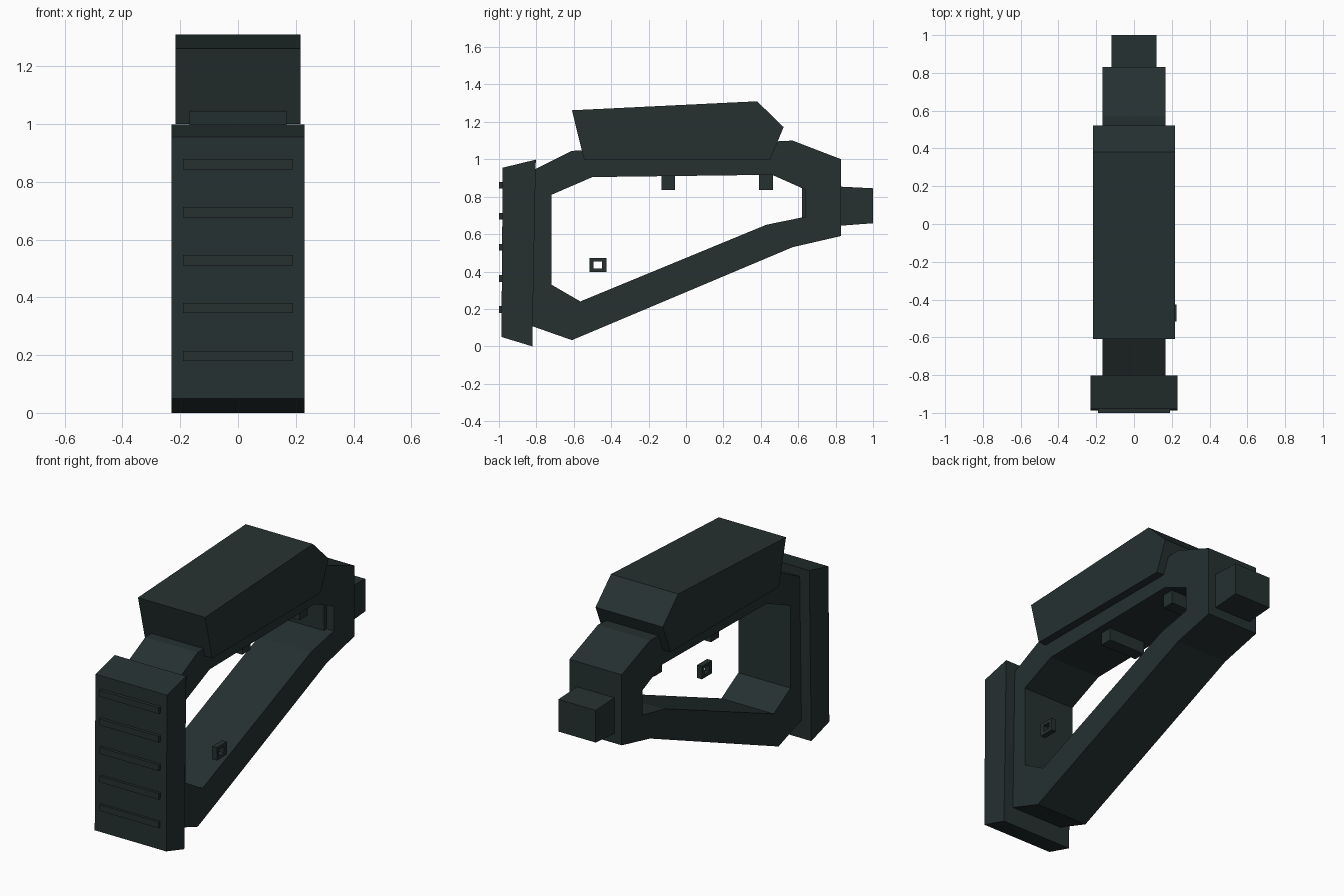
import bpy, bmesh

if "Cube" in bpy.data.objects:
    bpy.data.objects.remove(bpy.data.objects["Cube"])

mat = bpy.data.materials.new("dark slate")
mat.diffuse_color = (0.019, 0.030, 0.030, 1)
mat.use_nodes = True
mat.node_tree.nodes["Principled BSDF"].inputs["Base Color"].default_value = mat.diffuse_color


def finish(name, bm):
    bmesh.ops.recalc_face_normals(bm, faces=bm.faces)
    me = bpy.data.meshes.new(name)
    bm.to_mesh(me)
    bm.free()
    me.materials.append(mat)
    ob = bpy.data.objects.new(name, me)
    bpy.context.collection.objects.link(ob)
    return ob


def prism(name, profile, x0, x1):
    """Extrude a side profile of (y, z) points from x0 to x1."""
    bm = bmesh.new()
    a = [bm.verts.new((x0, y, z)) for y, z in profile]
    b = [bm.verts.new((x1, y, z)) for y, z in profile]
    bm.faces.new(a)
    bm.faces.new(b)
    for i in range(len(a)):
        j = (i + 1) % len(a)
        bm.faces.new((a[i], a[j], b[j], b[i]))
    return finish(name, bm)


def ring(name, outer, inner, x0, x1):
    """Closed frame between two side profiles with equal point counts."""
    bm = bmesh.new()
    loops = [[bm.verts.new((x, y, z)) for y, z in p]
             for p, x in ((outer, x0), (outer, x1), (inner, x1), (inner, x0))]
    n = len(outer)
    for k in range(4):
        a, b = loops[k], loops[(k + 1) % 4]
        for i in range(n):
            j = (i + 1) % n
            bm.faces.new((a[i], a[j], b[j], b[i]))
    return finish(name, bm)


def rect(y0, y1, z0, z1):
    return [(y0, z0), (y1, z0), (y1, z1), (y0, z1)]


# Skeleton frame
ring("stock_frame",
     [(-0.82, 0.94), (-0.61, 1.045), (0.57, 1.10), (0.83, 1.0),
      (0.83, 0.59), (0.57, 0.53), (-0.61, 0.033), (-0.82, 0.107)],
     [(-0.72, 0.81), (-0.50, 0.905), (0.46, 0.917), (0.64, 0.837),
      (0.64, 0.693), (0.43, 0.65), (-0.565, 0.24), (-0.72, 0.33)],
     -0.168, 0.168)

# Plate at the rear end of the opening
prism("opening_end_plate", rect(0.62, 0.66, 0.688, 0.847), -0.12, 0.12)

# Cheek rest
prism("cheek_rest", [(-0.61, 1.262), (0.38, 1.31), (0.522, 1.172),
                     (0.45, 1.0), (-0.545, 1.0)], -0.216, 0.216)

# Butt pad with grip ridges
prism("butt_pad", [(-0.98, 0.955), (-0.803, 0.998), (-0.822, 0.0),
                   (-0.987, 0.05)], -0.23, 0.23)
for i in range(5):
    z = 0.197 + i * 0.166
    prism(f"pad_ridge_{i + 1}", rect(-1.0, -0.96, z - 0.018, z + 0.018),
          -0.19, 0.19)

# Rear connector
prism("rear_connector", [(0.80, 0.643), (1.0, 0.658), (1.0, 0.845),
                         (0.80, 0.855)], -0.12, 0.12)

# Pegs below the top rail
for i, y in enumerate((-0.095, 0.428)):
    prism(f"rail_peg_{i + 1}", rect(y - 0.037, y + 0.037, 0.837, 0.95),
          -0.12, 0.12)

# Small square sling loop on the right
ring("sling_loop", rect(-0.517, -0.425, 0.397, 0.472),
     rect(-0.495, -0.449, 0.416, 0.454), 0.195, 0.226)
